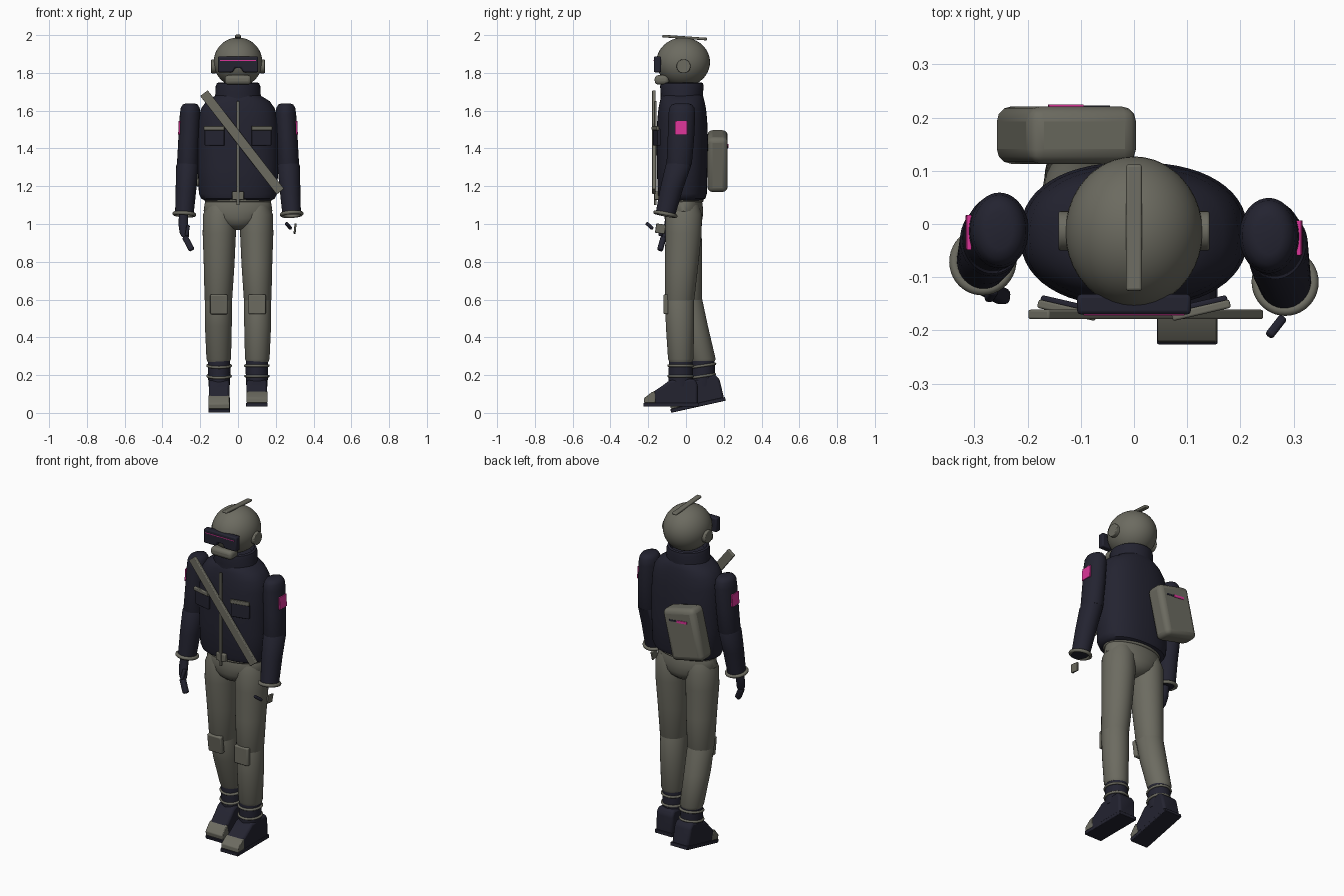
import bpy, bmesh, math
from mathutils import Vector


def material(name, rgb):
    m = bpy.data.materials.new(name)
    m.diffuse_color = (*rgb, 1)
    return m


OLIVE = material("olive grey", (0.150, 0.147, 0.118))
NAVY = material("dark navy", (0.017, 0.017, 0.030))
PINK = material("magenta", (0.72, 0.035, 0.32))


def finish(name, bm, mat, bevel=0.0, loc=(0, 0, 0), rot=(0, 0, 0), segments=3):
    bmesh.ops.recalc_face_normals(bm, faces=bm.faces)
    me = bpy.data.meshes.new(name)
    bm.to_mesh(me)
    bm.free()
    me.materials.append(mat)
    ob = bpy.data.objects.new(name, me)
    bpy.context.collection.objects.link(ob)
    ob.location = loc
    ob.rotation_euler = rot
    if bevel:
        mod = ob.modifiers.new("soft_edges", 'BEVEL')
        mod.width, mod.segments, mod.limit_method = bevel, segments, 'ANGLE'
    bpy.ops.object.select_all(action='DESELECT')
    ob.select_set(True)
    bpy.context.view_layer.objects.active = ob
    bpy.ops.object.shade_smooth_by_angle(angle=math.radians(40))
    return ob


def box(name, loc, size, mat, bevel=0.0, rot=(0, 0, 0)):
    bm = bmesh.new()
    bmesh.ops.create_cube(bm, size=1)
    bmesh.ops.scale(bm, vec=size, verts=bm.verts)
    return finish(name, bm, mat, bevel, loc, [math.radians(a) for a in rot])


def ball(name, loc, radii, mat):
    bm = bmesh.new()
    bmesh.ops.create_uvsphere(bm, u_segments=40, v_segments=24, radius=1)
    bmesh.ops.scale(bm, vec=radii, verts=bm.verts)
    return finish(name, bm, mat, loc=loc)


def loft(name, rings, mat, power=2.0, n=40):
    """Skin over horizontal rings given as (x, y, z, rx, ry)."""
    bm = bmesh.new()
    loops = []
    for x, y, z, rx, ry in rings:
        loop = []
        for i in range(n):
            c, s = math.cos(math.tau * i / n), math.sin(math.tau * i / n)
            loop.append(bm.verts.new((
                x + rx * math.copysign(abs(c) ** (2 / power), c),
                y + ry * math.copysign(abs(s) ** (2 / power), s), z)))
        loops.append(loop)
    for a, b in zip(loops, loops[1:]):
        for i in range(n):
            bm.faces.new((a[i], a[(i + 1) % n], b[(i + 1) % n], b[i]))
    bm.faces.new(loops[0])
    bm.faces.new(loops[-1])
    return finish(name, bm, mat)


def prism(name, outline, axis, width, mat, bevel=0.0, loc=(0, 0, 0), rot=(0, 0, 0)):
    """Extrude an outline along x ((y, z) points) or y ((x, z) points)."""
    bm = bmesh.new()
    h = width / 2
    put = (lambda p, w: (w, p[0], p[1])) if axis == 'x' else (lambda p, w: (p[0], w, p[1]))
    f = bm.faces.new([bm.verts.new(put(p, -h)) for p in outline])
    ext = bmesh.ops.extrude_face_region(bm, geom=[f])
    verts = [v for v in ext["geom"] if isinstance(v, bmesh.types.BMVert)]
    bmesh.ops.translate(bm, verts=verts, vec=put((0, 0), width))
    return finish(name, bm, mat, bevel, loc, [math.radians(a) for a in rot], 2)


def ring(name, loc, rx, ry, thick, mat, axis=(0, 0, 1)):
    n, k = 40, 10
    bm = bmesh.new()
    v = [[bm.verts.new(((rx + thick * math.cos(b)) * math.cos(a),
                        (ry + thick * math.cos(b)) * math.sin(a), thick * math.sin(b)))
          for b in [math.tau * j / k for j in range(k)]]
         for a in [math.tau * i / n for i in range(n)]]
    for i in range(n):
        for j in range(k):
            bm.faces.new((v[i][j], v[i - 1][j], v[i - 1][j - 1], v[i][j - 1]))
    return finish(name, bm, mat, loc=loc, rot=Vector(axis).to_track_quat('Z', 'Y').to_euler())


# Helmet with crest, ear discs, goggles and chin guard
ball("helmet", (0, -0.015, 1.857), (0.129, 0.142, 0.130), OLIVE)
box("helmet_crest", (0, -0.007, 1.987), (0.03, 0.238, 0.014), OLIVE, 0.005, (-4, 0, 0))
for s, side in ((-1, "left"), (1, "right")):
    bm = bmesh.new()
    bmesh.ops.create_cone(bm, cap_ends=True, segments=32, radius1=0.037, radius2=0.037, depth=0.026)
    finish(side + "_ear_disc", bm, OLIVE, 0.004, (s * 0.129, -0.013, 1.835), (0, math.pi / 2, 0))
prism("goggles", [(-0.107, 1.887), (-0.107, 1.803), (-0.028, 1.803), (-0.016, 1.826), (0.016, 1.826),
                  (0.028, 1.803), (0.107, 1.803), (0.107, 1.887)], 'y', 0.038, NAVY, 0.007, (0, -0.151, 0))
box("goggle_glow", (0, -0.170, 1.866), (0.19, 0.003, 0.004), PINK)
box("chin_guard", (0, -0.128, 1.763), (0.14, 0.075, 0.05), OLIVE, 0.018)

# Jacket body, collar and hem
loft("jacket", [(0, -0.02, 1.125, 0.175, 0.105), (0, -0.02, 1.135, 0.195, 0.123),
                (0, -0.02, 1.16, 0.207, 0.130), (0, -0.02, 1.30, 0.213, 0.134),
                (0, -0.02, 1.45, 0.214, 0.136), (0, -0.02, 1.55, 0.208, 0.132),
                (0, -0.02, 1.61, 0.196, 0.126), (0, -0.02, 1.65, 0.168, 0.118),
                (0, -0.02, 1.675, 0.128, 0.111), (0, -0.02, 1.69, 0.10, 0.10)], NAVY, 2.3, 56)
loft("collar", [(0, -0.022, 1.65, 0.130, 0.112), (0, -0.022, 1.69, 0.119, 0.112),
                (0, -0.022, 1.73, 0.118, 0.115), (0, -0.022, 1.745, 0.112, 0.112),
                (0, -0.022, 1.75, 0.100, 0.102), (0, -0.022, 1.72, 0.085, 0.088)], NAVY)
ring("jacket_hem", (0, -0.02, 1.125), 0.168, 0.105, 0.009, OLIVE)
box("zip", (0, -0.162, 1.375), (0.016, 0.014, 0.55), OLIVE, 0.003)
box("buckle", (0, -0.152, 1.15), (0.062, 0.03, 0.045), OLIVE, 0.005)
box("chest_strap", (0.022, -0.170, 1.432), (0.05, 0.018, 0.66), OLIVE, 0.004, (0, -37.8, 0))
for s, side in ((-1, "left"), (1, "right")):
    box(side + "_pocket", (s * 0.124, -0.154, 1.46), (0.106, 0.018, 0.09), NAVY, 0.005, (0, 0, s * 13))
    box(side + "_pocket_flap", (s * 0.126, -0.162, 1.507), (0.112, 0.016, 0.022), OLIVE, 0.004, (0, 0, s * 13))

# Arms: shoulder to elbow, elbow to wrist, cuff and shoulder patch
for s, side, wy, sy in ((-1, "left", -0.07, -0.012), (1, "right", -0.109, -0.022)):
    x = s * 0.253
    loft(side + "_upper_arm", [(x, sy, 1.638, 0.025, 0.035), (x, sy, 1.632, 0.040, 0.054),
                               (x, sy, 1.615, 0.050, 0.066), (x, sy, 1.58, 0.055, 0.071),
                               (s * 0.260, sy - 0.005, 1.45, 0.056, 0.070),
                               (s * 0.266, sy - 0.014, 1.32, 0.057, 0.067),
                               (s * 0.267, sy - 0.016, 1.29, 0.050, 0.058)], NAVY)
    loft(side + "_forearm", [(s * 0.267, sy - 0.016, 1.34, 0.045, 0.052),
                             (s * 0.268, sy - 0.018, 1.31, 0.059, 0.068),
                             (s * 0.275, (sy + wy) / 2 - 0.01, 1.19, 0.055, 0.061),
                             (s * 0.284, wy, 1.05, 0.049, 0.053)], NAVY)
    ring(side + "_cuff", (s * 0.284, wy, 1.052), 0.053, 0.055, 0.010, OLIVE,
         (-s * 0.06, -(wy - sy) * 2.2, 1))
    box(side + "_shoulder_patch", (s * 0.311, sy - 0.004, 1.51), (0.009, 0.066, 0.072), PINK, 0.002, (0, -s * 2, 0))

# Hands: full glove on one side, loose finger pieces on the other
loft("left_glove", [(-0.288, -0.085, 1.05, 0.024, 0.022), (-0.290, -0.095, 1.00, 0.026, 0.020),
                    (-0.284, -0.108, 0.95, 0.024, 0.019), (-0.278, -0.115, 0.93, 0.018, 0.015)], NAVY)
box("left_fingers", (-0.263, -0.128, 0.897), (0.032, 0.03, 0.085), NAVY, 0.010, (-14, -28, 0))
box("left_thumb", (-0.268, -0.13, 0.965), (0.018, 0.022, 0.06), NAVY, 0.007, (-15, 10, 0))
box("right_finger", (0.267, -0.193, 0.990), (0.017, 0.052, 0.017), NAVY, 0.006, (-35, 0, -38))
box("right_hand_plate", (0.302, -0.135, 0.975), (0.011, 0.052, 0.05), OLIVE, 0.004, (-8, 6, 0))

# Trousers: hips, thighs, shins, knee pads
loft("waist", [(0, -0.013, 1.145, 0.165, 0.090), (0, -0.013, 1.11, 0.176, 0.100),
               (0, -0.013, 1.07, 0.182, 0.104), (0, -0.013, 1.03, 0.155, 0.101),
               (0, -0.013, 1.00, 0.110, 0.090), (0, -0.013, 0.98, 0.070, 0.066),
               (0, -0.013, 0.968, 0.028, 0.030)], OLIVE)
for s, side, ky, ay, az in ((-1, "left", 0.008, 0.090, 0.0), (1, "right", -0.034, -0.028, 0.005)):
    x = s * 0.1
    loft(side + "_thigh", [(s * 0.095, -0.012, 1.10, 0.070, 0.08), (s * 0.097, -0.012, 1.05, 0.088, 0.096),
                           (s * 0.099, -0.013, 0.95, 0.088, 0.096),
                           (s * 0.1, (ky - 0.013) / 2, 0.78, 0.081, 0.088),
                           (s * 0.104, ky, 0.60, 0.073, 0.078), (s * 0.104, ky, 0.57, 0.060, 0.066)], OLIVE)
    loft(side + "_shin", [(s * 0.104, ky, 0.64, 0.058, 0.062), (s * 0.104, ky, 0.605, 0.071, 0.077),
                          (s * 0.104, ky * 0.6 + ay * 0.4, 0.46, 0.071, 0.075),
                          (s * 0.102, ay, 0.285, 0.065, 0.067), (s * 0.102, ay, 0.27, 0.058, 0.06)], OLIVE)
    box(side + "_knee_pad", (s * 0.101, ky - 0.072, 0.575), (0.092, 0.026, 0.105), OLIVE, 0.007,
        (8 if s < 0 else 0, 0, 0))
    # Boot shaft with straps
    loft(side + "_boot_shaft", [(x, ay, 0.285, 0.058, 0.060), (x, ay, 0.23, 0.060, 0.064),
                                (x, ay, 0.14, 0.056, 0.064)], NAVY)
    for i, z in enumerate((0.25, 0.195)):
        ring(f"{side}_boot_strap_{i + 1}", (x, ay, z), 0.061, 0.064, 0.007, OLIVE,
             (0, -0.15 if s < 0 else 0, 1))
    # Boot foot, sole and toe cap; the trailing foot is lifted at the heel
    place = dict(loc=(x, 0.068 if s < 0 else -0.076, 0.033), rot=(12.5 if s < 0 else 0, 0, 0))
    prism(side + "_boot", [(-0.142, 0.01), (-0.140, 0.045), (-0.095, 0.080), (-0.05, 0.110), (-0.01, 0.140),
                           (0.12, 0.148), (0.138, 0.12), (0.140, 0.01)], 'x', 0.108, NAVY, 0.012, **place)
    prism(side + "_boot_sole", [(-0.150, 0.0), (-0.150, 0.020), (0.146, 0.020), (0.146, 0.0)],
          'x', 0.114, NAVY, 0.003, **place)
    prism(side + "_toe_cap", [(-0.147, 0.020), (-0.145, 0.046), (-0.105, 0.077), (-0.088, 0.082),
                              (-0.085, 0.020)], 'x', 0.112, OLIVE, 0.004, **place)

# Slanted backpack with a slim marking
box("backpack", (-0.127, 0.167, 1.333), (0.212, 0.108, 0.30), OLIVE, 0.028, (0, 13, 0))
box("backpack_slot", (-0.103, 0.221, 1.411), (0.115, 0.004, 0.010), NAVY, 0, (0, 6, 0))
box("backpack_mark", (-0.128, 0.222, 1.413), (0.066, 0.006, 0.014), PINK, 0, (0, 6, 0))
